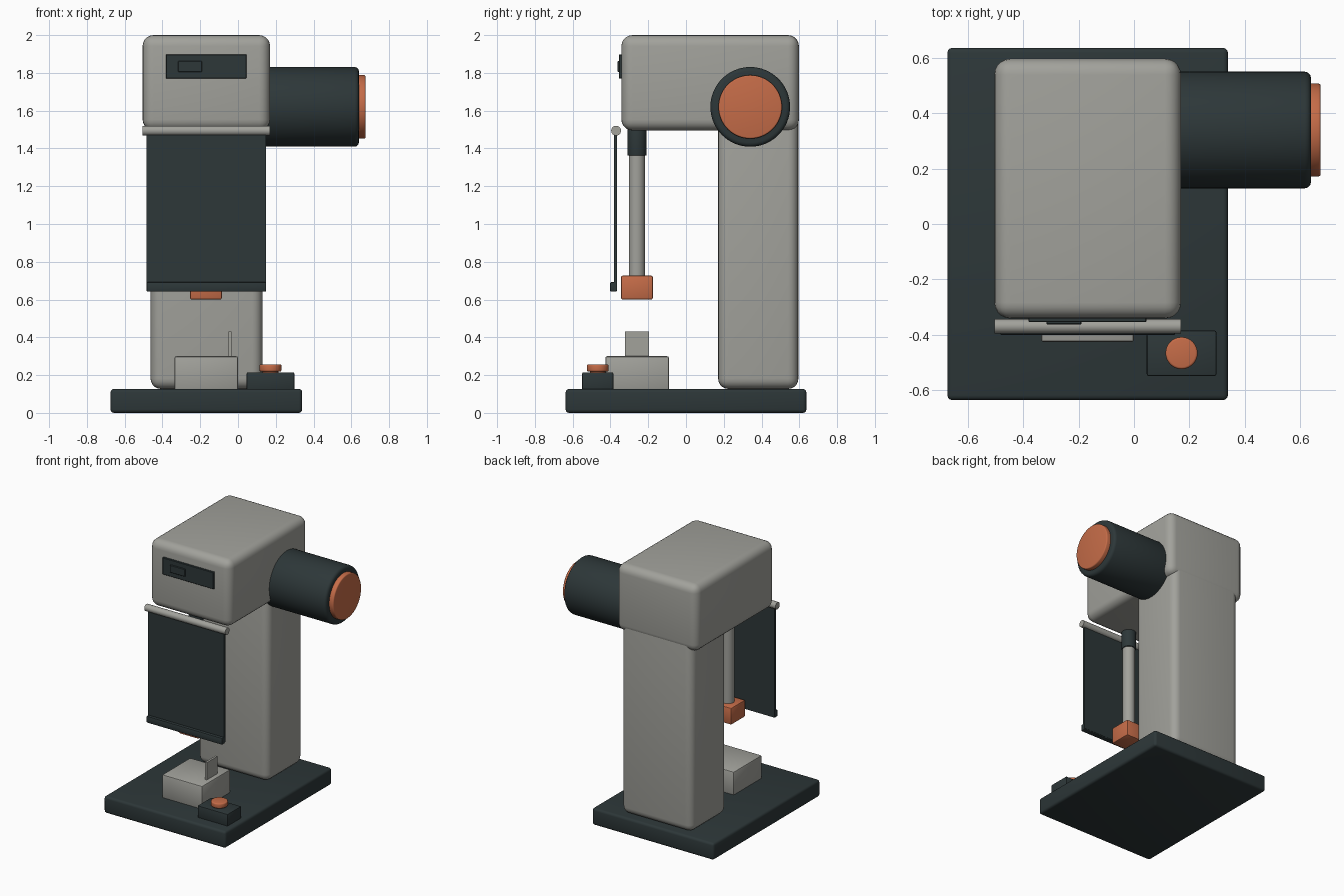
import bpy, math
from mathutils import Vector

if "Cube" in bpy.data.objects:
    bpy.data.objects.remove(bpy.data.objects["Cube"])


def material(name, rgb):
    m = bpy.data.materials.new(name)
    m.diffuse_color = (*rgb, 1)
    m.use_nodes = True
    m.node_tree.nodes["Principled BSDF"].inputs["Base Color"].default_value = m.diffuse_color
    return m


GREY = material("warm grey", (0.36, 0.36, 0.33))
DARK = material("dark slate", (0.026, 0.038, 0.040))
ORANGE = material("burnt orange", (0.56, 0.15, 0.065))


def finish(ob, name, mat, bevel, segments):
    ob.name = name
    ob.data.materials.append(mat)
    bpy.ops.object.transform_apply(location=False, rotation=True, scale=True)
    if bevel:
        mod = ob.modifiers.new("rounding", 'BEVEL')
        mod.width, mod.segments = bevel, segments
        mod.limit_method = 'ANGLE'
        mod.angle_limit = math.radians(40)
        bpy.ops.object.modifier_apply(modifier=mod.name)
    bpy.ops.object.shade_smooth_by_angle(angle=math.radians(35))
    return ob


def box(name, mat, x, y, z, bevel=0.0, segments=3):
    """Box between the given (min, max) pairs."""
    lo, hi = Vector((x[0], y[0], z[0])), Vector((x[1], y[1], z[1]))
    bpy.ops.mesh.primitive_cube_add(size=1, location=(lo + hi) / 2)
    ob = bpy.context.object
    ob.scale = hi - lo
    return finish(ob, name, mat, bevel, segments)


def rod(name, mat, start, end, radius, bevel=0.0, sides=48):
    """Cylinder between two points."""
    a, b = Vector(start), Vector(end)
    bpy.ops.mesh.primitive_cylinder_add(vertices=sides, radius=radius,
                                        depth=(b - a).length, location=(a + b) / 2)
    ob = bpy.context.object
    ob.rotation_euler = (b - a).to_track_quat('Z', 'Y').to_euler()
    return finish(ob, name, mat, bevel, 3)


# Frame: base plate, column and overhanging head
box("base_plate", DARK, (-0.675, 0.34), (-0.637, 0.637), (0, 0.127), 0.018)
box("column", GREY, (-0.463, 0.13), (0.17, 0.595), (0.127, 1.62), 0.055, 5)
box("head", GREY, (-0.505, 0.17), (-0.342, 0.598), (1.495, 2.0), 0.058, 5)

# Drive motor on the right side
rod("motor_body", DARK, (0.10, 0.34, 1.62), (0.64, 0.34, 1.62), 0.211, 0.022, 64)
rod("motor_cap", ORANGE, (0.62, 0.34, 1.62), (0.675, 0.34, 1.62), 0.168, 0.008, 64)

# Control panel on the head
box("head_panel", DARK, (-0.382, 0.045), (-0.355, -0.335), (1.77, 1.898), 0.003, 1)
box("panel_display", DARK, (-0.317, -0.19), (-0.363, -0.350), (1.805, 1.862), 0.003, 1)

# Safety screen hanging from a hinge rod
rod("screen_hinge", GREY, (-0.505, -0.37, 1.494), (0.17, -0.37, 1.494), 0.026, 0, 32)
box("safety_screen", DARK, (-0.484, 0.149), (-0.380, -0.364), (0.65, 1.49))
box("screen_bottom_rail", DARK, (-0.484, 0.149), (-0.402, -0.366), (0.642, 0.692), 0.006, 2)

# Ram with collar and punch
RAM_X, RAM_Y = -0.17, -0.26
rod("ram_collar", DARK, (RAM_X, RAM_Y, 1.362), (RAM_X, RAM_Y, 1.51), 0.051, 0.005)
rod("ram_shaft", GREY, (RAM_X, RAM_Y, 0.70), (RAM_X, RAM_Y, 1.38), 0.043)
box("punch_block", ORANGE, (RAM_X - 0.085, RAM_X + 0.085),
    (RAM_Y - 0.085, RAM_Y + 0.085), (0.60, 0.727), 0.01, 2)

# Work table with a thin stop plate
box("work_table", GREY, (-0.336, 0.0), (-0.427, -0.09), (0.12, 0.30), 0.01, 2)
box("stop_plate", GREY, (-0.050, -0.034), (-0.323, -0.195), (0.29, 0.43))

# Push button station
BX, BY = 0.172, -0.467
box("button_box", DARK, (0.046, 0.298), (-0.55, -0.385), (0.12, 0.215), 0.007, 2)
rod("button_stem", ORANGE, (BX, BY, 0.205), (BX, BY, 0.225), 0.042, 0, 32)
rod("button_head", ORANGE, (BX, BY, 0.219), (BX, BY, 0.257), 0.058, 0.008, 32)
